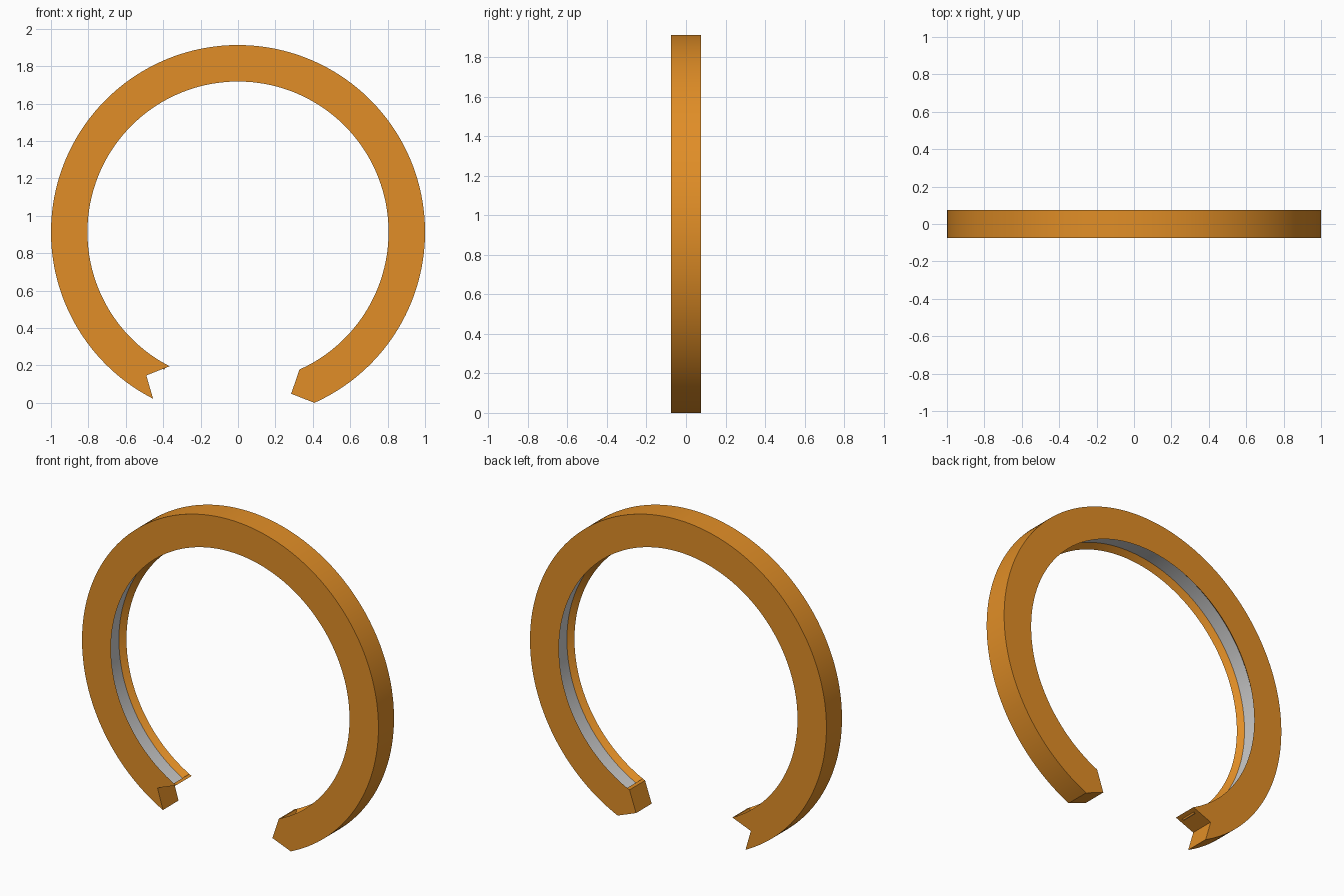
import bpy, bmesh
from math import sin, cos, radians

if "Cube" in bpy.data.objects:
    bpy.data.objects.remove(bpy.data.objects["Cube"])

R_OUT, R_MID, R_IN = 1.0, 0.91, 0.805
HALF, FLOOR_HALF, DEPTH = 0.075, 0.045, 0.03
CZ = cos(radians(24.1)) * R_OUT
SEGS = 144


def lerp(a, b, t):
    return a + (b - a) * t


def point(r, y, t, mid=False):
    # angle is measured from straight down; the middle line is shifted to
    # make one pointed end and one matching notched end
    a = radians(lerp(18.2, 327.4, t) if mid else lerp(24.1, 333.0, t))
    return (r * sin(a), y, CZ - r * cos(a))


def section(t, depth):
    rf = R_IN + depth
    return [point(R_OUT, -HALF, t), point(R_OUT, HALF, t),
            point(R_MID, HALF, t, True), point(R_IN, HALF, t),
            point(rf, FLOOR_HALF, t), point(rf, -FLOOR_HALF, t),
            point(R_IN, -HALF, t), point(R_MID, -HALF, t, True)]


def finish(bm, name, recalc=True):
    bmesh.ops.remove_doubles(bm, verts=bm.verts, dist=1e-5)
    if recalc:
        bmesh.ops.recalc_face_normals(bm, faces=bm.faces)
    me = bpy.data.meshes.new(name)
    bm.to_mesh(me)
    bm.free()
    ob = bpy.data.objects.new(name, me)
    bpy.context.collection.objects.link(ob)
    bpy.ops.object.select_all(action='DESELECT')
    bpy.context.view_layer.objects.active = ob
    ob.select_set(True)
    bpy.ops.object.shade_smooth_by_angle(angle=radians(25))
    return ob


# Groove runs almost the full arc and is closed just before each end
E = 0.004
groove = [lerp(E, 1 - E, i / SEGS) for i in range(SEGS + 1)]
stations = ([(0, 0), (E, 0)] + [(t, DEPTH) for t in groove]
            + [(1 - E, 0), (1, 0)])

# Open ring housing with a sloped inner channel
bm = bmesh.new()
rings = [[bm.verts.new(p) for p in section(t, d)] for t, d in stations]
for k in range(len(rings) - 1):
    a, b = rings[k], rings[k + 1]
    in_groove = stations[k][1] > 0 and stations[k + 1][1] > 0
    for j in range(8):
        if j == 4 and in_groove:
            continue          # channel floor is the separate strip
        n = (j + 1) % 8
        bm.faces.new((a[j], a[n], b[n], b[j]))
# Two-plane end caps
for r in (rings[0], rings[-1]):
    bm.faces.new((r[0], r[1], r[2], r[7]))
    bm.faces.new((r[7], r[2], r[3], r[4], r[5], r[6]))
housing = finish(bm, "ring_housing")
mat = bpy.data.materials.new("orange")
mat.diffuse_color = (0.75, 0.27, 0.02, 1)
mat.use_nodes = True
mat.node_tree.nodes["Principled BSDF"].inputs["Base Color"].default_value = mat.diffuse_color
housing.data.materials.append(mat)

# Grey strip on the channel floor, facing the ring centre
bm = bmesh.new()
rows = [[bm.verts.new(point(R_IN + DEPTH, y, t))
         for y in (-FLOOR_HALF, FLOOR_HALF)] for t in groove]
for a, b in zip(rows, rows[1:]):
    f = bm.faces.new((a[0], a[1], b[1], b[0]))
    f.normal_update()
    c = f.calc_center_median()
    if f.normal.x * c.x + f.normal.z * (c.z - CZ) > 0:
        f.normal_flip()
finish(bm, "inner_strip", recalc=False)
